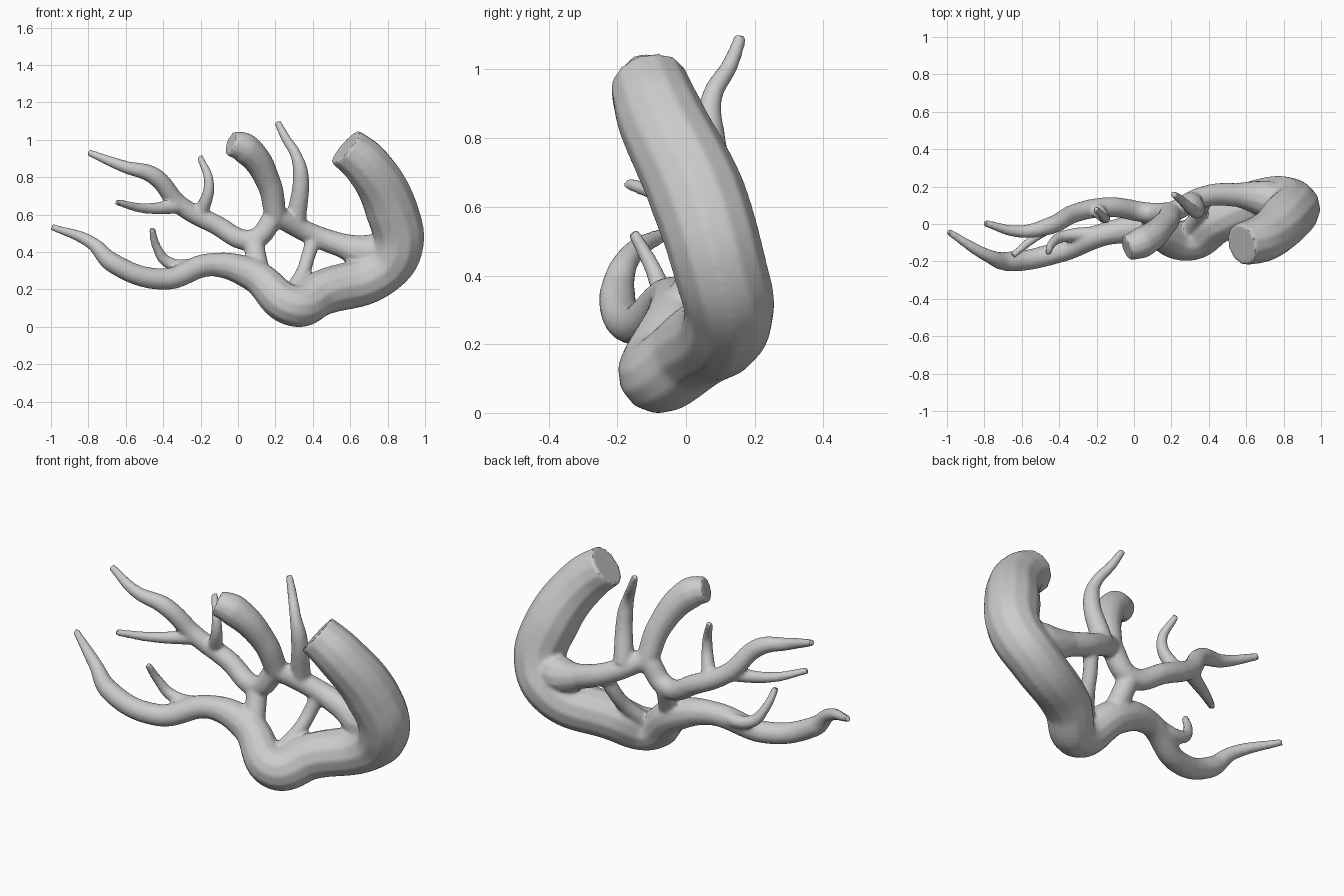
import bpy, bmesh

if "Cube" in bpy.data.objects:
    bpy.data.objects.remove(bpy.data.objects["Cube"])

tubes = []


def tube(name, pts, radii=(.043, .028, .018)):
    """Smooth tube through pts; the radius keys are spread evenly along it."""
    curve = bpy.data.curves.new(name, 'CURVE')
    curve.dimensions = '3D'
    curve.bevel_depth = 1
    curve.bevel_resolution = 4
    curve.use_fill_caps = True
    spline = curve.splines.new('BEZIER')
    spline.bezier_points.add(len(pts) - 1)
    for i, p in enumerate(spline.bezier_points):
        t = i / (len(pts) - 1) * (len(radii) - 1)
        k = min(int(t), len(radii) - 2)
        p.co = pts[i]
        p.radius = radii[k] + (radii[k + 1] - radii[k]) * (t - k)
        p.handle_left_type = p.handle_right_type = 'AUTO'
    obj = bpy.data.objects.new(name, curve)
    bpy.context.collection.objects.link(obj)
    tubes.append(obj)


fork = (.2, .06, .6)

# Large trunk: cut end, round the bend, tapering to the left tip
tube("trunk", [(.575, -.11, .965), (.69, -.075, .865), (.82, .035, .63), (.85, .1, .42),
               (.75, .125, .29), (.45, .02, .185), (.3, -.085, .115), (.08, -.03, .28),
               (-.14, -.05, .335), (-.4, -.15, .258), (-.67, -.2, .345),
               (-.78, -.17, .45), (-.995, -.04, .537)],
     (.115, .142, .132, .113, .063, .054, .018))

# Short thick vessel with a cut end, and its feed from the trunk
tube("cut_branch", [(-.04, -.13, .985), (.04, -.1, .955), (.165, 0, .77), fork],
     (.068, .084, .066, .06))
tube("feeder", [fork, (.39, .15, .5), (.55, .155, .44), (.7, .135, .4), (.85, .1, .42)],
     (.056, .058, .065, .1, .1))

# Left fork and its twigs
tube("upper_left_branch", [fork, (.08, .06, .47), (-.13, .09, .555), (-.31, .06, .655),
                           (-.45, -.01, .81), (-.61, -.04, .86), (-.8, .005, .935)],
     (.058, .054, .048, .019))
tube("fork_link", [(.08, .06, .46), (.12, -.03, .27)], (.056, .056))
tube("middle_left_twig", [(-.29, .065, .65), (-.5, -.05, .637), (-.65, -.17, .67)])
tube("left_upright_twig", [(-.21, .09, .58), (-.155, .03, .77), (-.205, .08, .915)])
tube("lower_left_twig", [(-.15, -.05, .34), (-.37, -.065, .345), (-.435, -.1, .43), (-.46, -.155, .53)])

# Upright twig and cross link on the right
tube("right_upright_twig", [(.31, .12, .57), (.335, .07, .82), (.31, .075, .92),
                            (.25, .13, 1.02), (.21, .16, 1.1)], (.055, .031, .019))
tube("cross_link", [(.41, .15, .49), (.375, .11, .38), (.35, .06, .3), (.28, -.04, .18)],
     (.042, .036, .045))

# Join all the tubes
bpy.ops.object.select_all(action='DESELECT')
for t in tubes:
    t.select_set(True)
bpy.context.view_layer.objects.active = tubes[0]
bpy.ops.object.convert(target='MESH')
bpy.ops.object.join()
body = bpy.context.view_layer.objects.active
body.name = "branching_vessel"

# Close the seams at the caps
bm = bmesh.new()
bm.from_mesh(body.data)
bmesh.ops.remove_doubles(bm, verts=bm.verts, dist=1e-5)
bmesh.ops.recalc_face_normals(bm, faces=bm.faces)
bm.to_mesh(body.data)
bm.free()

# Fuse into one skin with blended junctions
remesh = body.modifiers.new("fuse", 'REMESH')
remesh.mode = 'VOXEL'
remesh.voxel_size = .01
blend = body.modifiers.new("blend", 'SMOOTH')
blend.iterations = 6
for name in ("fuse", "blend"):
    bpy.ops.object.modifier_apply(modifier=name)

# Stand on the floor
low = min(v.co.z for v in body.data.vertices)
for v in body.data.vertices:
    v.co.z -= low
bpy.ops.object.shade_smooth_by_angle()
